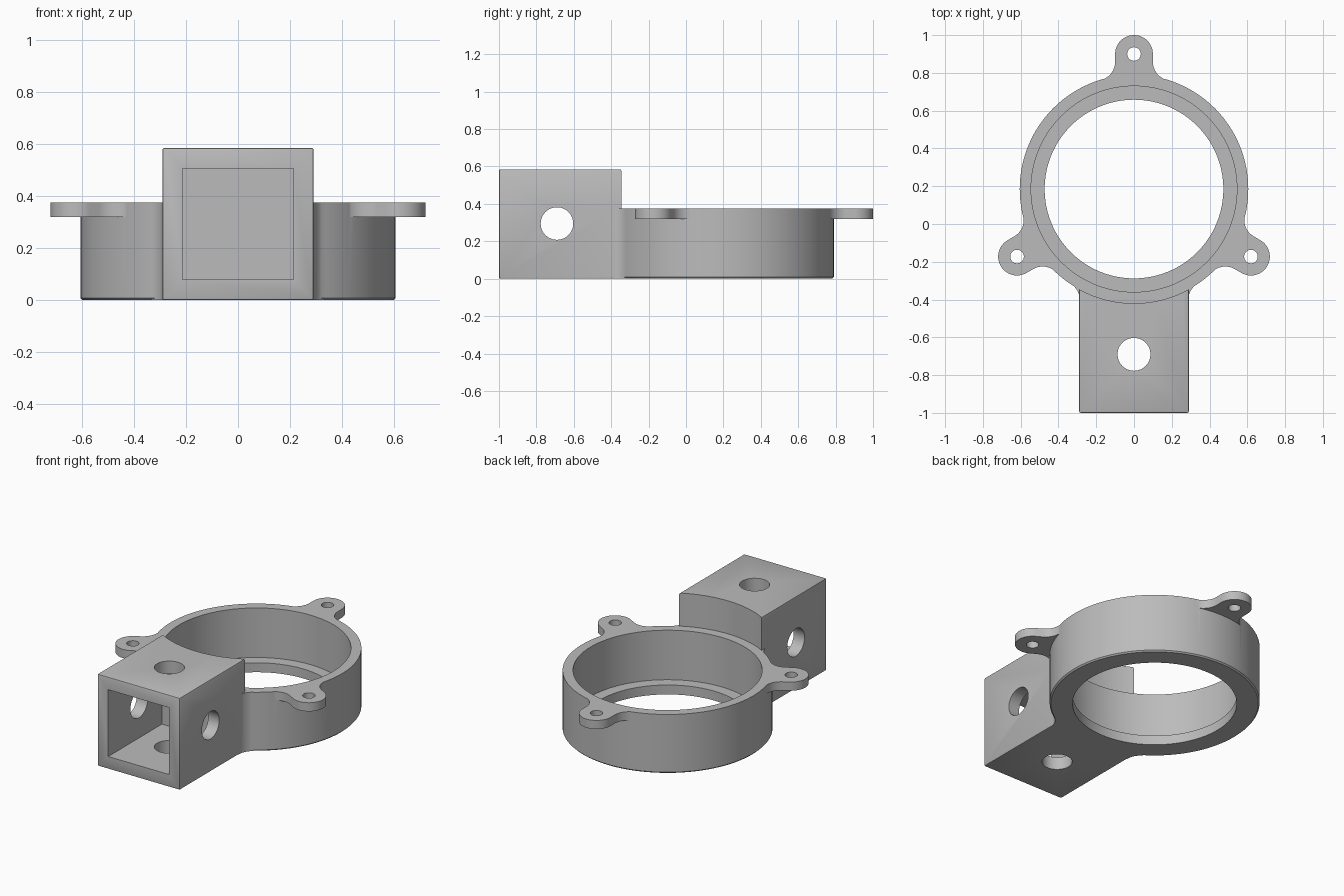
import bpy, bmesh
from math import pi, sin, cos, sqrt, atan2
from mathutils import Matrix, Vector

cube = bpy.data.objects.get("Cube")
if cube:
    bpy.data.objects.remove(cube, do_unlink=True)

RING_Y = 0.185       # ring centre
RING_R = 0.605       # ring outer radius
RING_TOP = 0.375
HOLE_Y, HOLE_Z, HOLE_R = -0.69, 0.295, 0.087

grey = bpy.data.materials.new("plain grey")
grey.use_nodes = True
grey.diffuse_color = (0.5, 0.5, 0.5, 1)
grey.node_tree.nodes["Principled BSDF"].inputs["Base Color"].default_value = (0.5, 0.5, 0.5, 1)


def finish(name, bm):
    bmesh.ops.recalc_face_normals(bm, faces=bm.faces)
    mesh = bpy.data.meshes.new(name)
    bm.to_mesh(mesh)
    bm.free()
    mesh.materials.append(grey)
    obj = bpy.data.objects.new(name, mesh)
    bpy.context.collection.objects.link(obj)
    return obj


def prism(name, outline, layers, matrix=Matrix()):
    """Stack a 2D outline at (height, scale) layers and cap both ends."""
    bm = bmesh.new()
    rows = [[bm.verts.new(matrix @ Vector((x * s, y * s, z))) for x, y in outline]
            for z, s in layers]
    n = len(outline)
    for a, b in zip(rows, rows[1:]):
        for i in range(n):
            j = (i + 1) % n
            bm.faces.new((a[i], a[j], b[j], b[i]))
    bm.faces.new(rows[0][::-1])
    bm.faces.new(rows[-1])
    return finish(name, bm)


def box(name, low, high, bevel=0):
    bm = bmesh.new()
    bmesh.ops.create_cube(bm, size=1)
    for v in bm.verts:
        v.co = [l if c < 0 else h for c, l, h in zip(v.co, low, high)]
    if bevel:
        bmesh.ops.bevel(bm, geom=bm.edges[:], offset=bevel, segments=2,
                        profile=0.5, affect='EDGES')
    return finish(name, bm)


def arc(cx, cy, r, start, end, steps):
    return [(cx + r * cos(start + (end - start) * i / steps),
             cy + r * sin(start + (end - start) * i / steps)) for i in range(steps + 1)]


def circle(r, n=128):
    return arc(0, 0, r, 0, 2 * pi, n)[:-1]


def fillet(half_width, r):
    """Blend from the ring wall out to a straight side at x = half_width."""
    cx = half_width + r
    cy = sqrt((RING_R - 0.002 + r) ** 2 - cx ** 2)
    return arc(cx, cy, r, atan2(-cy, -cx), -pi, 12)


def mirrored(points):
    return [(-x, y) for x, y in reversed(points)]


def combine(target, tool, operation):
    mod = target.modifiers.new("combine", 'BOOLEAN')
    mod.operation = operation
    mod.solver = 'EXACT'
    mod.object = tool
    tool.hide_render = True
    bpy.context.view_layer.objects.active = target
    bpy.ops.object.modifier_apply(modifier=mod.name)
    bpy.data.objects.remove(tool, do_unlink=True)


centre = Matrix.Translation((0, RING_Y, 0))

# Square socket block, its back scooped to follow the ring
body = box("ring_mount_body", (-0.29, -1, 0), (0.29, -0.32, 0.585), 0.008)
combine(body, prism("scoop", circle(RING_R), [(RING_TOP, 1), (1, 1)], centre), 'DIFFERENCE')

# Ring drum with a chamfered foot
combine(body, prism("ring", circle(RING_R), [(0, 0.987), (0.008, 1), (RING_TOP, 1)], centre), 'UNION')

# Filleted neck between block and ring
side = fillet(0.288, 0.1) + [(0.25, 0.7)]
neck_frame = centre @ Matrix.Rotation(pi, 4, 'Z')
combine(body, prism("neck", side + mirrored(side), [(0, 1), (RING_TOP, 1)], neck_frame), 'UNION')

# Three screw tabs around the rim
side = fillet(0.1, 0.1)
tab_outline = side + arc(0, 0.715, 0.1, 0, pi, 32) + mirrored(side)
tab_frames = [centre @ Matrix.Rotation(k * 2 * pi / 3, 4, 'Z') for k in range(3)]
for frame in tab_frames:
    combine(body, prism("tab", tab_outline, [(0.32, 1), (RING_TOP, 1)], frame), 'UNION')

# Bore with a retaining lip at the bottom
combine(body, prism("bore", circle(0.545), [(0.06, 1), (1, 1)], centre), 'DIFFERENCE')
combine(body, prism("lip_hole", circle(0.473), [(-1, 1), (1, 1)], centre), 'DIFFERENCE')

# Socket open to the front
combine(body, box("socket", (-0.213, -1.2, 0.08), (0.213, -0.46, 0.505)), 'DIFFERENCE')

# Cross holes through the block
through = [(-1, 1), (1, 1)]
upright = Matrix.Translation((0, HOLE_Y, 0))
sideways = Matrix.Translation((0, HOLE_Y, HOLE_Z)) @ Matrix.Rotation(pi / 2, 4, 'Y')
for frame in (upright, sideways):
    combine(body, prism("cross_hole", circle(HOLE_R, 48), through, frame), 'DIFFERENCE')

# Screw holes in the tabs
for frame in tab_frames:
    spot = frame @ Matrix.Translation((0, 0.715, 0))
    combine(body, prism("screw_hole", circle(0.036, 32), through, spot), 'DIFFERENCE')

bpy.ops.object.select_all(action='DESELECT')
body.select_set(True)
bpy.context.view_layer.objects.active = body
bpy.ops.object.shade_smooth_by_angle(angle=pi / 6)
